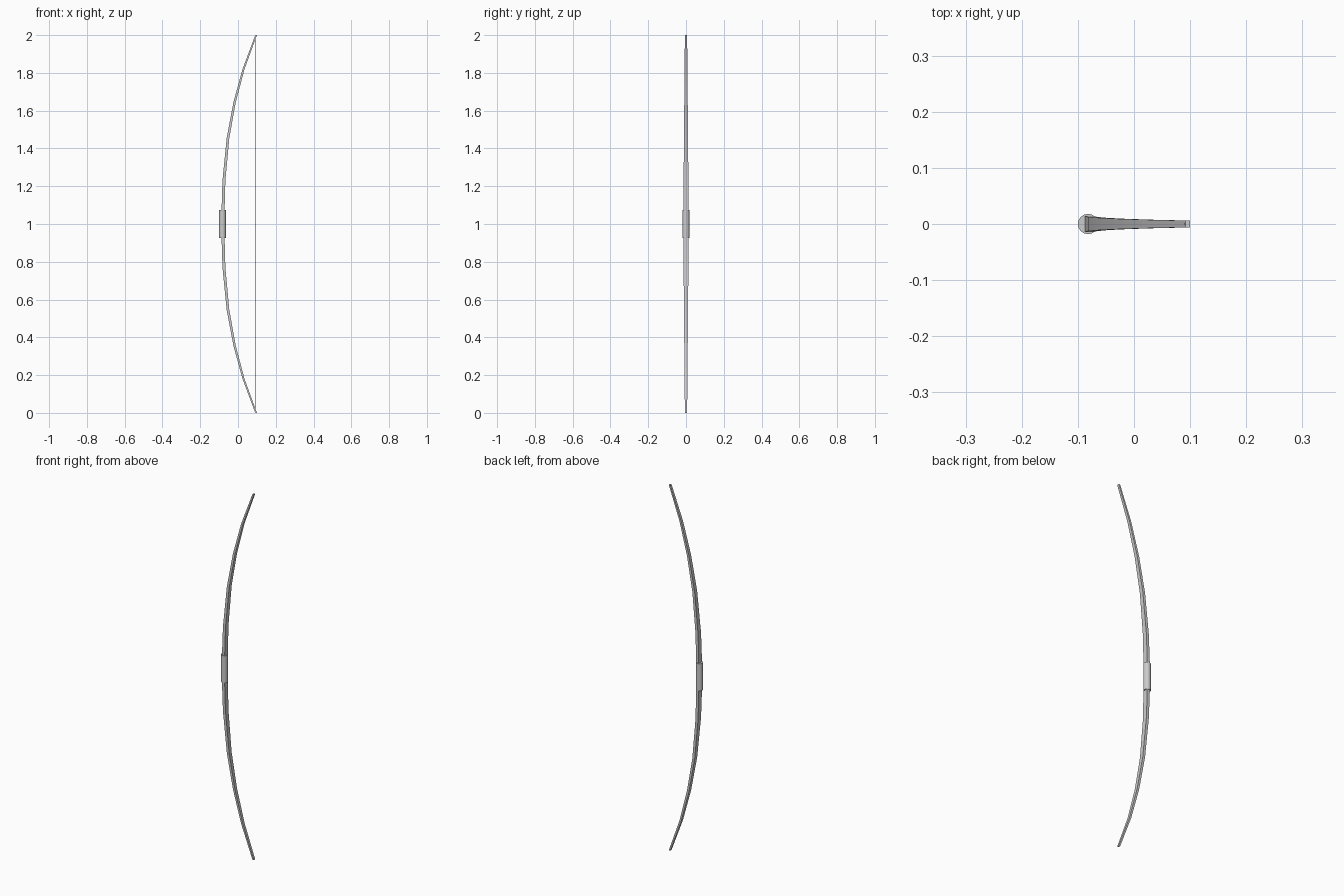
import bpy, bmesh

if "Cube" in bpy.data.objects:
    bpy.data.objects.remove(bpy.data.objects["Cube"])

# Half profile of the limb: height above the middle, x centre, half thickness
HALF = [
    (0.00, -0.0812, 0.0082),
    (0.23, -0.0745, 0.0077),
    (0.455, -0.0530, 0.0070),
    (0.645, -0.0180, 0.0062),
    (0.82, 0.0293, 0.0053),
    (1.00, 0.0958, 0.0042),
]


def add_object(name, bm):
    bmesh.ops.recalc_face_normals(bm, faces=bm.faces)
    mesh = bpy.data.meshes.new(name)
    bm.to_mesh(mesh)
    bm.free()
    obj = bpy.data.objects.new(name, mesh)
    bpy.context.collection.objects.link(obj)
    return obj


def smooth(obj):
    bpy.ops.object.select_all(action='DESELECT')
    obj.select_set(True)
    bpy.context.view_layer.objects.active = obj
    bpy.ops.object.shade_smooth_by_angle()


# Curved stave: square section lofted from the lower tip to the upper tip
stations = [(-h, x, t) for h, x, t in reversed(HALF[1:])] + HALF
bm = bmesh.new()
rings = []
for h, x, t in stations:
    w = 0.0148 - 0.0088 * abs(h)
    corners = [(-t, -w), (t, -w), (t, w), (-t, w)]
    rings.append([bm.verts.new((x + dx, dy, 1 + h)) for dx, dy in corners])
for a, b in zip(rings, rings[1:]):
    for i in range(4):
        j = (i + 1) % 4
        bm.faces.new((a[i], a[j], b[j], b[i]))
bm.faces.new(rings[0])
bm.faces.new(rings[-1])
smooth(add_object("bow_stave", bm))


def rod(name, x, radius, z0, z1, sides):
    bpy.ops.mesh.primitive_cylinder_add(
        vertices=sides, radius=radius, depth=z1 - z0, location=(x, 0, (z0 + z1) / 2))
    bpy.context.object.name = name
    return bpy.context.object


# Round grip sleeve around the middle
smooth(rod("grip", -0.0820, 0.0180, 0.927, 1.075, 24))

# Very thin string between the tips
smooth(rod("bow_string", 0.0908, 0.0006, 0.002, 1.998, 8))
